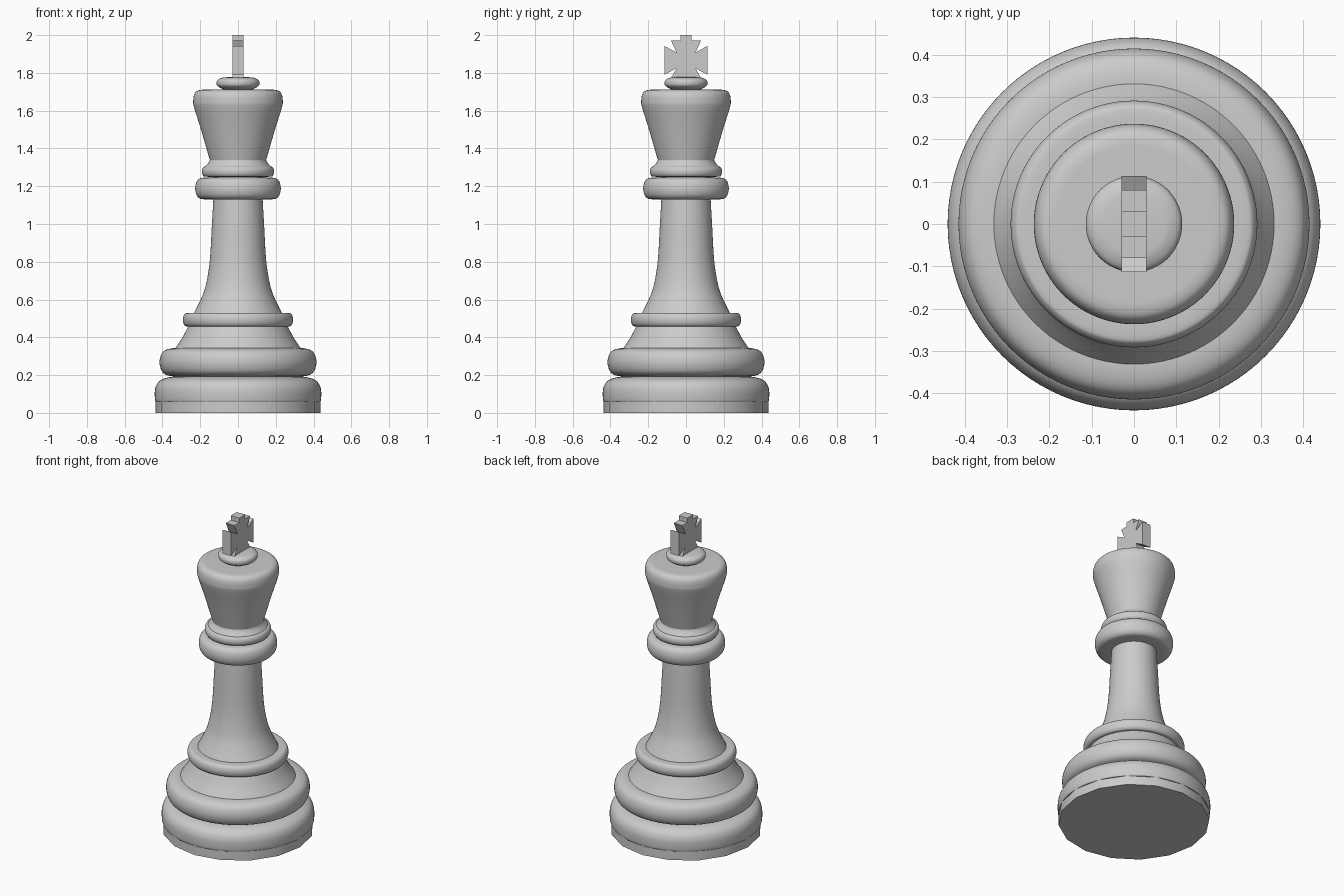
import bpy, bmesh, math
from mathutils import Vector

if "Cube" in bpy.data.objects:
    bpy.data.objects.remove(bpy.data.objects["Cube"], do_unlink=True)

grey = bpy.data.materials.new("plain grey")
grey.use_nodes = True
GREY = (0.6, 0.6, 0.6, 1)
grey.diffuse_color = GREY
grey.node_tree.nodes["Principled BSDF"].inputs["Base Color"].default_value = GREY


def finish(name, bm, smooth=True):
    mesh = bpy.data.meshes.new(name)
    bm.to_mesh(mesh)
    bm.free()
    mesh.materials.append(grey)
    obj = bpy.data.objects.new(name, mesh)
    bpy.context.collection.objects.link(obj)
    if smooth:
        bpy.ops.object.select_all(action='DESELECT')
        obj.select_set(True)
        bpy.context.view_layer.objects.active = obj
        bpy.ops.object.shade_smooth_by_angle(angle=math.radians(35))
    return obj


def curve_through(points, steps=5):
    """Smooth curve through the profile points."""
    p = [Vector(q) for q in points]
    p = [2 * p[0] - p[1]] + p + [2 * p[-1] - p[-2]]
    out = []
    for a, b, c, d in zip(p, p[1:], p[2:], p[3:]):
        for s in range(steps):
            t = s / steps
            out.append(b + (c - a) * t / 2 + (2 * a - 5 * b + 4 * c - d) * t * t / 2
                       + (3 * b - a - 3 * c + d) * t ** 3 / 2)
    return out + [p[-2]]


def lathe(name, points, cap=False, sides=96):
    """Turn a (radius, height) profile, listed upwards, about the z axis."""
    bm = bmesh.new()
    rings = []
    for r, z in curve_through(points):
        angles = [math.tau * i / sides for i in range(sides)]
        rings.append([bm.verts.new((r * math.cos(a), r * math.sin(a), z)) for a in angles])
    for low, high in zip(rings, rings[1:]):
        for i in range(sides):
            j = (i + 1) % sides
            bm.faces.new((low[i], low[j], high[j], high[i]))
    if cap:
        bm.faces.new(rings[-1])
    return finish(name, bm)


def collar(name, z0, z1, inner, outer, curl):
    """Turned ring with softly rounded rim; curl is the rim's rounding depth."""
    h = z1 - z0
    lathe(name, [(inner, z0), (outer - curl, z0 + 0.01 * h), (outer - 0.3 * curl, z0 + 0.12 * h),
                 (outer, z0 + 0.36 * h), (outer, z0 + 0.64 * h), (outer - 0.3 * curl, z0 + 0.88 * h),
                 (outer - curl, z0 + 0.99 * h), (inner, z1)])


# Faceted foot
bm = bmesh.new()
bmesh.ops.create_cone(bm, cap_ends=True, segments=16, radius1=0.437, radius2=0.437, depth=0.06)
bmesh.ops.translate(bm, verts=bm.verts, vec=(0, 0, 0.03))
finish("foot", bm)

# Turned base
lathe("base_drum", [(0.42, 0.058), (0.437, 0.06), (0.441, 0.10), (0.437, 0.135), (0.42, 0.165),
                    (0.387, 0.183), (0.34, 0.192), (0.28, 0.193)])
collar("base_ring", 0.193, 0.343, 0.28, 0.413, 0.06)
lathe("base_cone", [(0.335, 0.338), (0.297, 0.395), (0.262, 0.46)])
collar("waist_ring", 0.456, 0.53, 0.2, 0.291, 0.025)

# Column and neck
lathe("column", [(0.235, 0.525), (0.2, 0.595), (0.172, 0.67), (0.15, 0.8), (0.138, 1.0), (0.13, 1.14)])
collar("neck_ring", 1.13, 1.246, 0.1, 0.225, 0.04)
lathe("neck_groove", [(0.145, 1.24), (0.145, 1.26)])
collar("upper_neck_ring", 1.25, 1.305, 0.1, 0.191, 0.02)
lathe("neck_cove", [(0.176, 1.3), (0.166, 1.312), (0.153, 1.33), (0.148, 1.345)])

# Head and button
lathe("head", [(0.148, 1.335), (0.196, 1.5), (0.232, 1.615), (0.237, 1.65), (0.233, 1.682),
               (0.22, 1.702), (0.198, 1.71), (0.17, 1.711)], cap=True)
lathe("button", [(0.06, 1.708), (0.085, 1.716), (0.108, 1.73), (0.114, 1.746), (0.108, 1.763),
                 (0.085, 1.774), (0.06, 1.777)], cap=True)

# Flared cross on top
half = [(0.08, 1.772), (0.05, 1.825), (0.113, 1.79), (0.113, 1.942), (0.05, 1.908),
        (0.08, 1.972), (0.03, 1.972), (0.03, 2.0)]
outline = half + [(-y, z) for y, z in reversed(half)]
bm = bmesh.new()
face = bm.faces.new([bm.verts.new((-0.03, y, z)) for y, z in outline])
moved = bmesh.ops.extrude_face_region(bm, geom=[face])["geom"]
bmesh.ops.translate(bm, vec=(0.06, 0, 0), verts=[v for v in moved if isinstance(v, bmesh.types.BMVert)])
bmesh.ops.recalc_face_normals(bm, faces=bm.faces)
finish("cross", bm, smooth=False)
